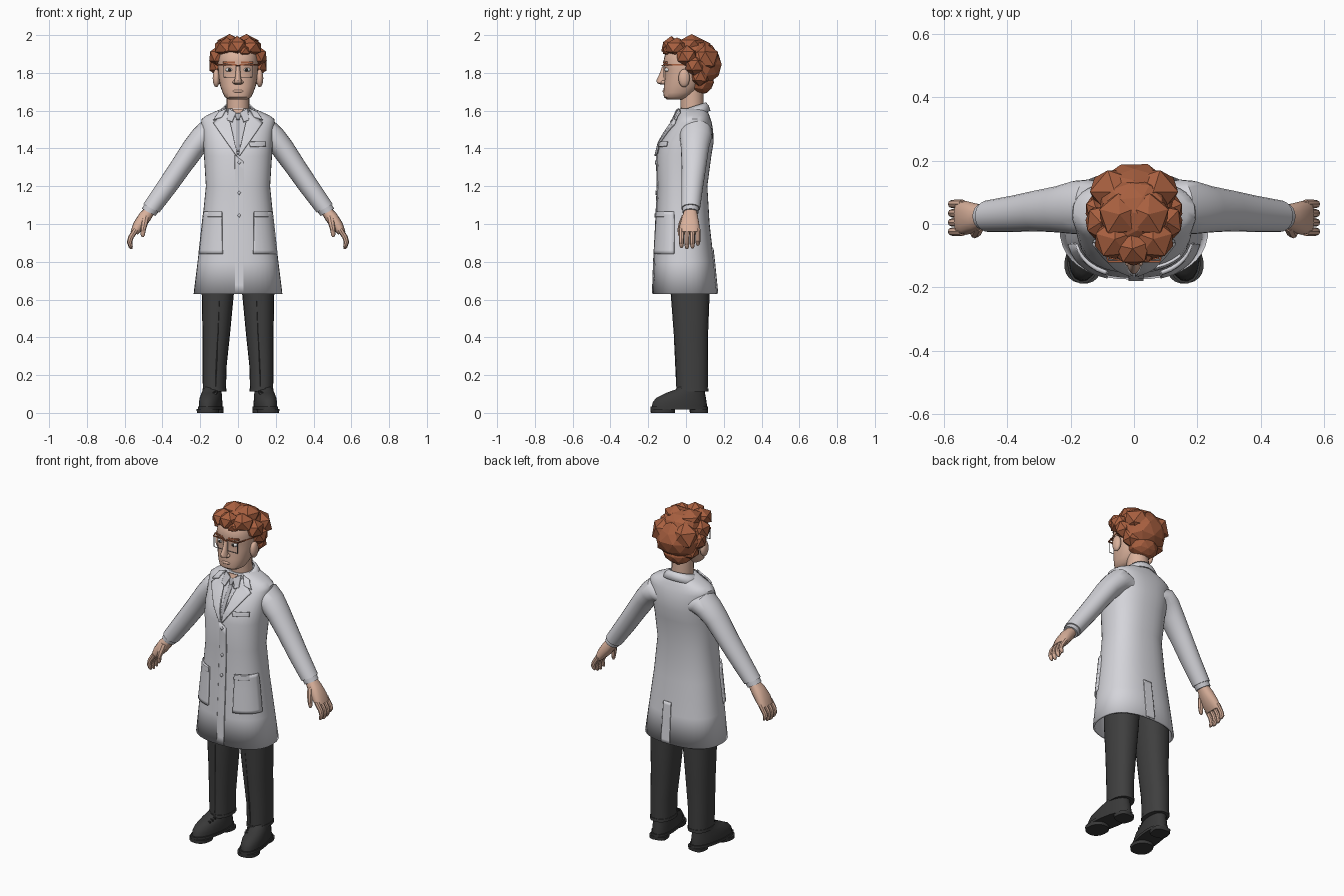
import bpy, bmesh, math, random
from mathutils import Vector, Matrix
from mathutils.bvhtree import BVHTree

random.seed(11)
if "Cube" in bpy.data.objects:
    bpy.data.objects.remove(bpy.data.objects["Cube"])


def material(name, r, g, b):
    m = bpy.data.materials.new(name)
    m.use_nodes = True
    m.diffuse_color = (r, g, b, 1)
    m.node_tree.nodes["Principled BSDF"].inputs["Base Color"].default_value = (r, g, b, 1)
    return m


COAT = material("coat white", .66, .66, .70)
SHIRT = material("shirt grey", .58, .58, .62)
TIE = material("tie grey", .42, .42, .45)
RIM = material("rim grey", .22, .2, .2)
SKIN = material("skin", .70, .44, .33)
HAIR = material("red hair", .39, .115, .05)
TROUSERS = material("trousers charcoal", .05, .05, .05)
SHOES = material("shoe black", .04, .04, .04)
EYE = material("eye white", .75, .75, .75)
DARK = material("pupil dark", .03, .025, .02)
smooth = []


def finish(name, bm, mat, pair=False, flat=False, thick=0, offset=-1):
    """Turn a bmesh into an object, or into a left and right pair."""
    bmesh.ops.recalc_face_normals(bm, faces=bm.faces)
    for side in (("left_", "right_") if pair else ("",)):
        if side == "right_":
            bmesh.ops.scale(bm, vec=(-1, 1, 1), verts=bm.verts)
            bmesh.ops.reverse_faces(bm, faces=bm.faces)
        me = bpy.data.meshes.new(side + name)
        bm.to_mesh(me)
        me.materials.append(mat)
        ob = bpy.data.objects.new(side + name, me)
        bpy.context.collection.objects.link(ob)
        if thick:
            mod = ob.modifiers.new("thickness", "SOLIDIFY")
            mod.thickness, mod.offset = thick, offset
        if not flat:
            smooth.append(ob)
    bm.free()


def loft(name, rings, mat, n=20, power=2.0, shear=0, caps=(True, True), turn=0, pivot=(0, 0, 0), **kw):
    """Skin rings of (x, y, z, half width, half depth, tilt in degrees)."""
    bm = bmesh.new()
    loops = []
    for cx, cy, cz, rx, ry, *tilt in rings:
        t = math.radians(tilt[0]) if tilt else 0
        loop = []
        for i in range(n):
            a = math.tau * i / n
            c, s = math.cos(a), math.sin(a)
            u = math.copysign(abs(c) ** (2 / power), c) * rx
            v = math.copysign(abs(s) ** (2 / power), s) * ry
            loop.append(bm.verts.new((cx + u * math.cos(t), cy + v, cz + u * math.sin(t) + shear * v)))
        loops.append(loop)
    for a, b in zip(loops, loops[1:]):
        for i in range(n):
            j = (i + 1) % n
            bm.faces.new((a[i], a[j], b[j], b[i]))
    for cap, loop in zip(caps, (loops[0], loops[-1])):
        if cap:
            bm.faces.new(loop)
    if turn:
        bmesh.ops.rotate(bm, cent=pivot, matrix=Matrix.Rotation(math.radians(turn), 3, "Z"), verts=bm.verts)
    tree = BVHTree.FromBMesh(bm)
    finish(name, bm, mat, **kw)
    return tree


def span(z, front, back, half):
    """Horizontal ring given by its front and back."""
    return (0, (front + back) / 2, z, half, (back - front) / 2)


def ball(name, centre, radii, mat, detail=3, jitter=0, **kw):
    bm = bmesh.new()
    bmesh.ops.create_icosphere(bm, subdivisions=detail, radius=1)
    if jitter:
        bmesh.ops.rotate(bm, matrix=Matrix.Rotation(random.uniform(0, 3), 3, "Z"), verts=bm.verts)
    for v in bm.verts:
        grow = 1 + random.uniform(-jitter, jitter)
        v.co = Vector(centre) + Vector(radii) * v.co * grow
    finish(name, bm, mat, **kw)


def box(name, centre, size, mat, turn=0, **kw):
    bm = bmesh.new()
    m = Matrix.Translation(centre) @ Matrix.Rotation(math.radians(turn), 4, "Z") @ Matrix.Diagonal((*size, 1))
    bmesh.ops.create_cube(bm, size=1, matrix=m)
    finish(name, bm, mat, flat=True, **kw)


def patch(name, corners, mat, lift=.005, thick=.008, back=False, steps=12, **kw):
    """Drape a four-cornered (x, z) panel over the coat."""
    a, b, c, d = (Vector(p) for p in corners)
    way = -1 if back else 1
    bm = bmesh.new()
    grid = []
    for i in range(steps + 1):
        row = []
        for j in range(steps + 1):
            u, v = i / steps, j / steps
            x, z = a.lerp(b, u).lerp(d.lerp(c, u), v)
            start = Vector((x, -.5 * way, z))
            hit = coat.ray_cast(start, Vector((0, way, 0)))[0]
            if hit is None:
                hit = coat.find_nearest(Vector((x, 0, z)))[0]
            row.append(bm.verts.new((x, hit.y - lift * way, z)))
        grid.append(row)
    for r, q in zip(grid, grid[1:]):
        for j in range(steps):
            bm.faces.new((r[j], r[j + 1], q[j + 1], q[j]))
    bmesh.ops.remove_doubles(bm, verts=bm.verts, dist=.0005)
    finish(name, bm, mat, thick=thick, offset=0, **kw)


# Coat body, open at the hem
coat = loft("coat_body", [
    span(.63, -.175, .165, .235), span(.8, -.169, .148, .214), span(1.0, -.158, .125, .19),
    span(1.2, -.15, .113, .17), span(1.36, -.154, .134, .18), span(1.43, -.137, .146, .184),
    span(1.49, -.103, .144, .188), span(1.535, -.07, .137, .195), span(1.556, -.055, .13, .192),
    span(1.574, -.047, .124, .168), span(1.594, -.038, .116, .125), span(1.612, -.032, .105, .082)],
    COAT, n=40, power=2.4, caps=(False, True), thick=.012)

# Collar, lapels, shirt and tie
loft("coat_collar", [(0, .042, 1.572, .112, .088), (0, .04, 1.602, .094, .08), (0, .036, 1.622, .072, .07)],
     COAT, n=28, shear=.32, caps=(False, False), thick=.008)
patch("open_throat", [(-.034, 1.609), (.034, 1.609), (.004, 1.58), (-.004, 1.58)], SKIN, .012, .004)
patch("shirt_front", [(-.06, 1.6), (.06, 1.6), (.004, 1.37), (-.004, 1.37)], SHIRT, .002, .004)
patch("tie", [(-.011, 1.585), (.011, 1.585), (.012, 1.385), (-.01, 1.385)], TIE, .006, .005)
patch("tie_knot", [(-.016, 1.585), (.016, 1.585), (.009, 1.552), (-.009, 1.552)], TIE, .012, .008)
patch("shirt_collar", [(.01, 1.588), (.05, 1.612), (.058, 1.55), (.03, 1.54)], SHIRT, .016, .007, pair=True)
patch("lapel", [(.056, 1.598), (.13, 1.533), (.009, 1.36), (.003, 1.368)], COAT, .008, .012, pair=True)
patch("collar_fall", [(.058, 1.61), (.1, 1.592), (.13, 1.55), (.085, 1.563)], COAT, .014, .01, pair=True)

# Pockets, front edge, buttons and rear vent
patch("pocket", [(.085, 1.066), (.179, 1.066), (.204, .842), (.082, .842)], COAT, .007, .012, pair=True)
patch("pocket_hem", [(.084, 1.066), (.18, 1.066), (.182, 1.038), (.084, 1.038)], COAT, .013, .004, pair=True)
patch("breast_pocket", [(.056, 1.433), (.146, 1.436), (.146, 1.411), (.066, 1.408)], COAT, .005, .009)
patch("front_overlap", [(-.017, 1.366), (.03, 1.33), (.03, .632), (-.017, .632)], COAT, .002, .007, steps=16)
patch("rear_overlap", [(-.001, .87), (.05, .87), (.05, .632), (-.007, .632)], COAT, .002, .008, back=True)
for k, z in enumerate((1.325, 1.165, 1.045)):
    patch(f"button_{k + 1}", [(-.003, z), (.006, z + .011), (.015, z), (.006, z - .011)], COAT, .008, .006, steps=2)

# Sleeves and shirt cuffs
loft("sleeve", [(.09, .05, 1.468, .07, .078, 75), (.145, .053, 1.484, .077, .087, 58),
                (.187, .052, 1.456, .067, .084, 42), (.235, .047, 1.402, .061, .074, 34),
                (.303, .042, 1.304, .056, .065, 33), (.375, .033, 1.2, .053, .058, 31),
                (.459, .025, 1.083, .048, .05, 28)], COAT, n=24, pair=True)
loft("cuff", [(.45, .025, 1.096, .042, .044, 30), (.473, .024, 1.062, .041, .043, 28)], SHIRT, pair=True)

# Hands
loft("palm", [(.468, .024, 1.07, .029, .033, 30), (.495, .021, 1.035, .034, .043, 33),
              (.527, .019, .99, .031, .053, 32), (.55, .02, .953, .02, .052, 25)],
     SKIN, n=16, power=2.4, pair=True)
for k, finger in enumerate(("index_finger", "middle_finger", "ring_finger", "little_finger")):
    y = -.024 + .029 * k
    drop = (.006, 0, .004, .018)[k]
    loft(finger, [(.54, y, .972, .015, .014, 35), (.567, y, .93, .0145, .0135, 20),
                  (.574, y, .9 + drop / 2, .013, .013), (.568, y, .878 + drop, .011, .011, -10),
                  (.563, y, .868 + drop, .005, .006, -15)], SKIN, n=8, pair=True)
loft("thumb", [(.487, -.002, 1.045, .02, .02, 20), (.495, -.022, 1.005, .018, .017, 10),
               (.502, -.032, .97, .014, .013, 10), (.504, -.031, .942, .011, .011, 5),
               (.504, -.03, .931, .005, .005)], SKIN, n=8, pair=True)

# Trousers with pressed front creases
loft("trouser_leg", [(.125, .032, .115, .061, .083), (.124, .031, .25, .064, .085), (.115, .026, .42, .073, .091),
                     (.107, .022, .63, .085, .103), (.092, .015, .88, .09, .1)], TROUSERS, power=2.3, pair=True)
loft("trouser_hem", [(.125, .032, .112, .064, .086), (.125, .032, .13, .064, .086)], TROUSERS, power=2.3, pair=True)
loft("trouser_crease", [(.118, -.047, .14, .005, .005), (.106, -.06, .42, .005, .005), (.096, -.077, .66, .005, .005)],
     TROUSERS, n=4, pair=True)

# Shoes, toes turned out
shoe = dict(turn=9, pivot=(.13, .06, 0), pair=True)
loft("shoe_upper", [(.13, -.036, .03, .057, .148), (.13, -.035, .055, .058, .145), (.13, -.027, .08, .055, .133),
                    (.13, -.004, .105, .051, .105), (.13, .022, .125, .046, .076), (.13, .03, .15, .043, .066)],
     SHOES, power=2.2, **shoe)
loft("shoe_sole", [(.13, -.037, .018, .062, .154), (.13, -.037, .034, .062, .154)], SHOES, power=2.3, **shoe)
loft("shoe_tread", [(.13, -.125, 0, .058, .064), (.13, -.125, .02, .06, .065)], SHOES, power=2.3, **shoe)
loft("shoe_heel", [(.13, .068, 0, .05, .046), (.13, .068, .02, .052, .048)], SHOES, power=3, **shoe)
for k in range(3):
    box(f"shoelace_{k + 1}", (.138 - .004 * k, -.095 + .018 * k, .102 + .006 * k), (.05, .007, .01), SHOES,
        turn=9, pair=True)

# Neck, head and face
loft("neck", [(0, .034, 1.56, .06, .06), (0, .032, 1.64, .06, .062), (0, .03, 1.72, .06, .062)], SKIN)
loft("head", [span(1.66, -.103, -.01, .05), span(1.672, -.117, .02, .07), span(1.695, -.12, .05, .081),
              span(1.73, -.117, .08, .094), span(1.78, -.112, .1, .103), span(1.82, -.112, .115, .106),
              span(1.86, -.12, .12, .107), span(1.91, -.108, .12, .1), span(1.95, -.07, .1, .075)],
     SKIN, n=28, power=2.3)
loft("nose", [(0, -.118, 1.738, .016, .016), (0, -.127, 1.746, .022, .026), (0, -.13, 1.76, .019, .028),
              (0, -.122, 1.79, .013, .02), (0, -.112, 1.835, .011, .014)], SKIN, n=12)
ball("nostril", (.018, -.12, 1.75), (.011, .014, .01), SKIN, 2, pair=True)
ball("mouth", (0, -.113, 1.703), (.03, .011, .009), SKIN)
ball("ear", (.115, -.01, 1.772), (.019, .03, .048), SKIN, pair=True)
ball("eye", (.045, -.093, 1.817), (.021, .02, .013), EYE, pair=True)
ball("pupil", (.045, -.111, 1.817), (.008, .004, .009), DARK, 2, pair=True)
box("eyebrow", (.047, -.109, 1.855), (.064, .012, .009), HAIR, turn=10, pair=True)

# Spectacles
box("spectacle_top", (.045, -.118, 1.843), (.074, .006, .007), HAIR, pair=True)
box("spectacle_bottom", (.045, -.117, 1.778), (.064, .003, .0025), RIM, pair=True)
for name, x in (("inner", .013), ("outer", .078)):
    box(f"spectacle_{name}_rim", (x, -.117, 1.809), (.0025, .003, .062), RIM, pair=True)
box("spectacle_bridge", (0, -.126, 1.84), (.028, .006, .006), HAIR)
box("spectacle_arm", (.096, -.063, 1.843), (.005, .115, .006), HAIR, turn=-15, pair=True)

# Faceted hair: large masses, then angular locks
for name, at, radii in (("hair_back", (0, .075, 1.845), (.135, .115, .115)),
                        ("hair_nape", (0, .075, 1.75), (.092, .072, .066)),
                        ("hair_crown", (0, .035, 1.918), (.112, .11, .072))):
    ball(name, at, radii, HAIR, 2, .045, flat=True)
for name, at, radii in (("lock_front", (.06, -.048, 1.935), (.07, .068, .05)),
                        ("lock_top", (.045, .03, 1.95), (.075, .075, .052)),
                        ("lock_temple", (.105, .005, 1.888), (.052, .06, .055)),
                        ("lock_side", (.11, .045, 1.84), (.047, .055, .056)),
                        ("lock_rear", (.06, .1, 1.875), (.085, .08, .08)),
                        ("lock_behind_ear", (.085, .072, 1.785), (.048, .055, .06))):
    ball(name, at, radii, HAIR, 1, .07, flat=True, pair=True)
ball("forelock", (-.005, -.078, 1.94), (.062, .056, .052), HAIR, 1, .07, flat=True)
ball("forelock_tip", (.035, -.085, 1.918), (.04, .042, .034), HAIR, 1, .07, flat=True)

# Smooth shading with sharp edges kept
bpy.ops.object.select_all(action="DESELECT")
for ob in smooth:
    ob.select_set(True)
bpy.context.view_layer.objects.active = smooth[0]
bpy.ops.object.shade_smooth_by_angle(angle=math.radians(40))
